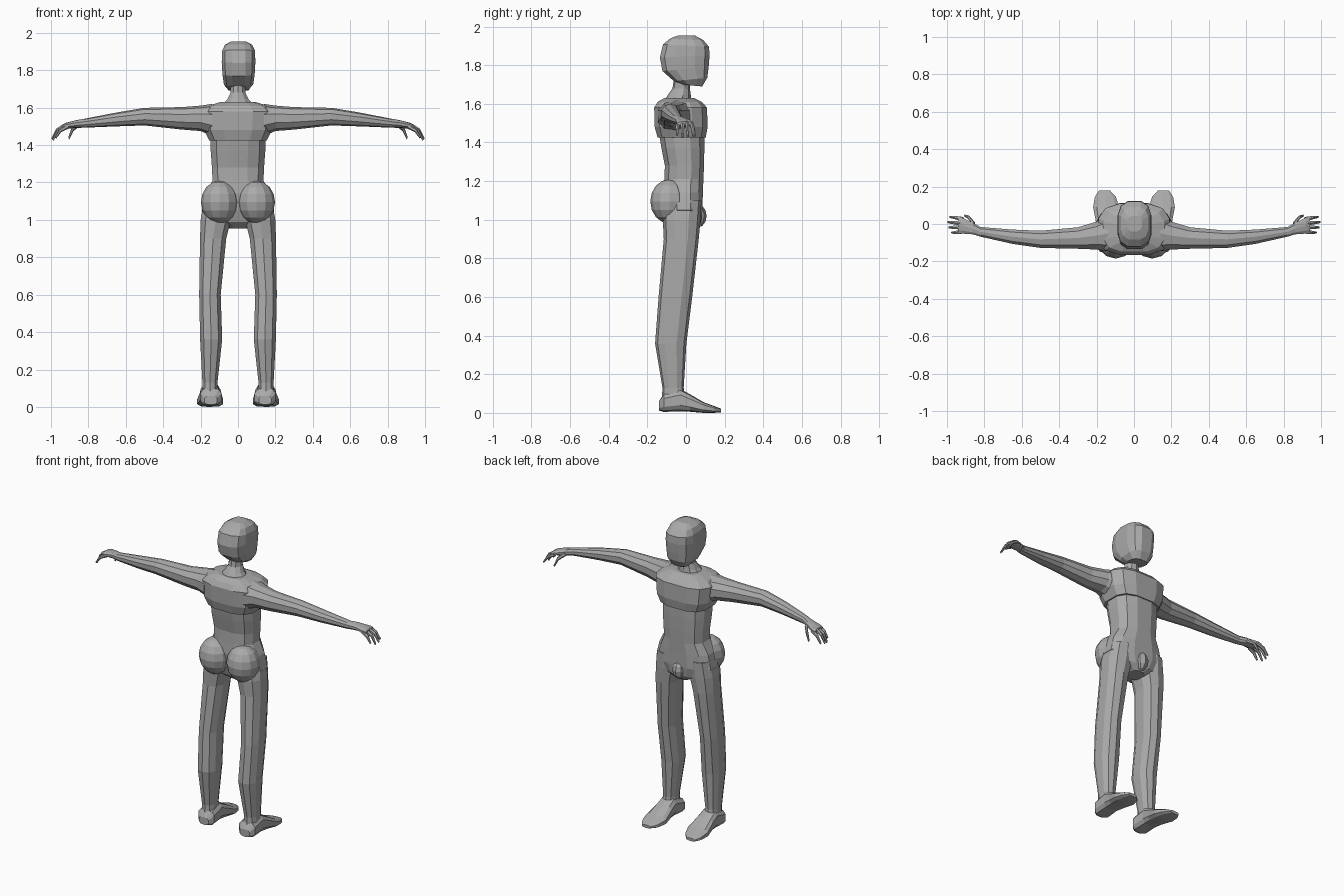
import bpy, bmesh, math
from mathutils import Vector, Matrix

grey = bpy.data.materials.new("body grey")
grey.diffuse_color = (0.4, 0.4, 0.4, 1)


def finish(name, bm, mirror):
    bmesh.ops.recalc_face_normals(bm, faces=bm.faces[:])
    me = bpy.data.meshes.new(name)
    bm.to_mesh(me)
    bm.free()
    me.materials.append(grey)
    ob = bpy.data.objects.new(name, me)
    bpy.context.collection.objects.link(ob)
    if mirror:
        ob.modifiers.new("mirror", 'MIRROR').use_mirror_merge = False
    return ob


def ring(c, u, v, n=10, p=2.5):
    """Squarish oval around c with half axes u and v."""
    c, u, v = Vector(c), Vector(u), Vector(v)
    pts = []
    for i in range(n):
        a = 2 * math.pi * (i + 0.5) / n
        f = lambda t: math.copysign(abs(t) ** (2 / p), t)
        pts.append(c + u * f(math.cos(a)) + v * f(math.sin(a)))
    return pts


def loft(name, rings, mirror=False):
    bm = bmesh.new()
    rows = [[bm.verts.new(q) for q in r] for r in rings]
    n = len(rows[0])
    for a, b in zip(rows, rows[1:]):
        for i in range(n):
            j = (i + 1) % n
            bm.faces.new((a[i], a[j], b[j], b[i]))
    bm.faces.new(rows[0])
    bm.faces.new(rows[-1])
    return finish(name, bm, mirror)


def slab(x, rx, y0, z0, y1, z1, n=12, p=3):
    """Upright section from its back point (y0, z0) to its front point (y1, z1)."""
    return ring((x, (y0 + y1) / 2, (z0 + z1) / 2), (rx, 0, 0),
                (0, (y1 - y0) / 2, (z1 - z0) / 2), n, p)


def ball(name, c, r, mirror=False, seg=12, rows=8):
    bm = bmesh.new()
    bmesh.ops.create_uvsphere(bm, u_segments=seg, v_segments=rows, radius=1,
                              matrix=Matrix.Translation(c) @ Matrix.Diagonal((*r, 1)))
    return finish(name, bm, mirror)


# head: half width, back y/z, front y/z
loft("head", [slab(0.003, *s) for s in (
    (0.055, -0.02, 1.70, 0.085, 1.69), (0.08, -0.065, 1.718, 0.112, 1.735),
    (0.088, -0.125, 1.77, 0.12, 1.79), (0.092, -0.138, 1.84, 0.125, 1.85),
    (0.09, -0.122, 1.908, 0.122, 1.895), (0.075, -0.085, 1.938, 0.092, 1.93),
    (0.04, -0.04, 1.955, 0.045, 1.955))])

# neck
loft("neck", [slab(0, rx, y0, z, y1, z, 10, 2) for z, rx, y0, y1 in (
    (1.60, 0.10, -0.12, 0.03), (1.645, 0.06, -0.095, 0.025),
    (1.68, 0.042, -0.07, 0.02), (1.75, 0.042, -0.06, 0.03))])

# chest with its overhanging lower edge
loft("chest", [slab(0, rx, y0, z, y1, z, 12, 3) for z, rx, y0, y1 in (
    (1.425, 0.158, -0.15, 0.105), (1.48, 0.185, -0.165, 0.115),
    (1.58, 0.195, -0.168, 0.112), (1.61, 0.165, -0.15, 0.085),
    (1.63, 0.095, -0.115, 0.045))])

# abdomen and hips
loft("abdomen", [slab(0, rx, y0, z, y1, z, 12, 2.6) for z, rx, y0, y1 in (
    (1.46, 0.15, -0.145, 0.098), (1.37, 0.15, -0.13, 0.098),
    (1.28, 0.143, -0.112, 0.096), (1.21, 0.14, -0.115, 0.093),
    (1.14, 0.178, -0.12, 0.09), (1.05, 0.198, -0.11, 0.088),
    (0.99, 0.14, -0.09, 0.08), (0.955, 0.05, -0.05, 0.06))])
ball("buttock", (0.098, -0.085, 1.095), (0.1, 0.1, 0.115), True)
ball("groin", (0, 0.062, 1.02), (0.045, 0.045, 0.06), False, 8, 6)

# legs: z, inner x, outer x, back y, front y
loft("leg", [slab((a + b) / 2, (b - a) / 2, y0, z, y1, z, 10, 2.4) for z, a, b, y0, y1 in (
    (1.10, 0.04, 0.185, -0.10, 0.08), (1.0, 0.035, 0.203, -0.12, 0.075),
    (0.9, 0.06, 0.206, -0.115, 0.066), (0.6, 0.09, 0.21, -0.142, 0.032),
    (0.36, 0.082, 0.205, -0.16, 0.002), (0.13, 0.108, 0.192, -0.122, -0.012),
    (0.06, 0.105, 0.195, -0.125, 0.0))], True)

# feet: y, centre x, half width, bottom z, top z
loft("foot", [ring((x, y, (z0 + z1) / 2), (w, 0, 0), (0, 0, (z1 - z0) / 2), 10, 3)
              for y, x, w, z0, z1 in (
    (-0.14, 0.145, 0.035, 0.012, 0.06), (-0.115, 0.145, 0.058, 0.005, 0.10),
    (-0.03, 0.147, 0.055, 0.008, 0.125), (0.02, 0.147, 0.06, 0.006, 0.097),
    (0.09, 0.149, 0.072, 0.0, 0.056), (0.145, 0.153, 0.058, 0.0, 0.036),
    (0.18, 0.158, 0.03, 0.003, 0.022))], True)

# arms: x, y, z, half depth, half height
loft("arm", [ring((x, y, z), (0, ry, 0), (0, 0, rz), 10, 2.2) for x, y, z, ry, rz in (
    (0.14, -0.05, 1.535, 0.10, 0.085), (0.2, -0.062, 1.543, 0.078, 0.068),
    (0.3, -0.075, 1.543, 0.06, 0.06), (0.5, -0.082, 1.552, 0.048, 0.047),
    (0.65, -0.068, 1.537, 0.04, 0.037), (0.82, -0.042, 1.517, 0.027, 0.024),
    (0.86, -0.025, 1.513, 0.032, 0.021), (0.92, -0.008, 1.503, 0.045, 0.016),
    (0.94, -0.006, 1.497, 0.042, 0.012))], True)

# fingers bend down beyond the knuckles: start, middle, tip
digits = {
    "index_finger": ((0.915, 0.026, 1.50), (0.955, 0.034, 1.478), (0.985, 0.038, 1.437)),
    "middle_finger": ((0.925, 0.004, 1.503), (0.968, 0.008, 1.478), (0.995, 0.010, 1.432)),
    "ring_finger": ((0.92, -0.018, 1.50), (0.965, -0.018, 1.475), (0.99, -0.018, 1.427)),
    "little_finger": ((0.91, -0.040, 1.50), (0.95, -0.045, 1.478), (0.975, -0.046, 1.44)),
    "thumb": ((0.855, 0.0, 1.51), (0.885, 0.036, 1.483), (0.905, 0.045, 1.435)),
}
for name, path in digits.items():
    loft(name, [ring(q, (0, r, 0), (0.5 * r, 0, 0.85 * r), 6, 2)
                for q, r in zip(path, (0.013, 0.010, 0.006))], True)
